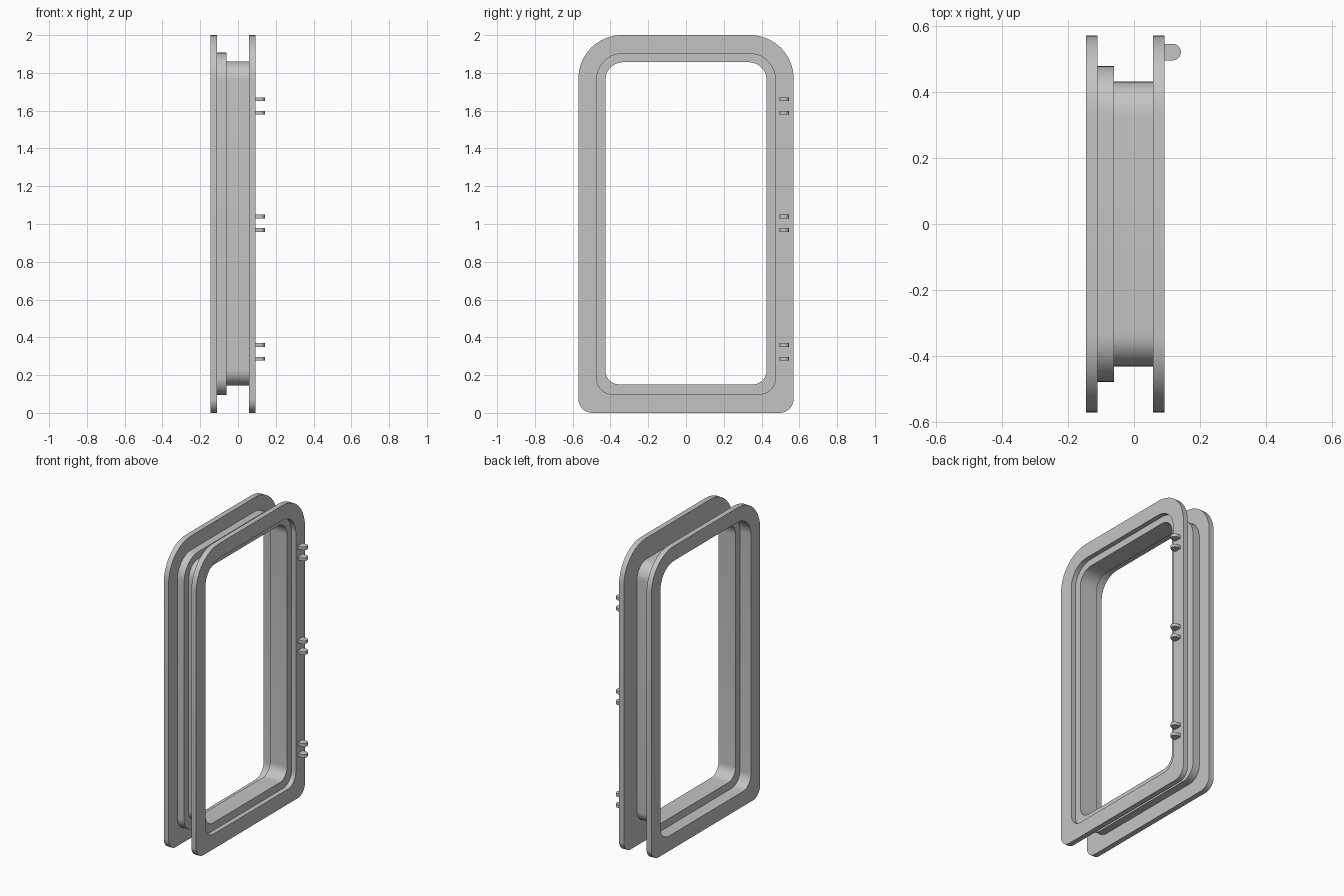
import bpy, bmesh
from math import sin, cos, pi
from mathutils import Vector

cube = bpy.data.objects.get("Cube")
if cube:
    bpy.data.objects.remove(cube, do_unlink=True)

grey = bpy.data.materials.new("light_grey")
grey.use_nodes = True
tone = (0.55, 0.55, 0.55, 1)
grey.diffuse_color = tone
grey.node_tree.nodes["Principled BSDF"].inputs["Base Color"].default_value = tone

STEPS = 10  # segments per corner


def finish(name, bm):
    bmesh.ops.recalc_face_normals(bm, faces=bm.faces)
    mesh = bpy.data.meshes.new(name)
    bm.to_mesh(mesh)
    bm.free()
    mesh.materials.append(grey)
    obj = bpy.data.objects.new(name, mesh)
    bpy.context.collection.objects.link(obj)
    bpy.ops.object.select_all(action='DESELECT')
    obj.select_set(True)
    bpy.context.view_layer.objects.active = obj
    bpy.ops.object.shade_smooth_by_angle(angle=pi / 6)
    return obj


def outline(half, low, high, r_low, r_high):
    """Rounded rectangle in the y-z plane, corners counter-clockwise."""
    points = []
    for i, (sy, sz) in enumerate(((1, 1), (-1, 1), (-1, -1), (1, -1))):
        r = r_high if sz > 0 else r_low
        cy = sy * (half - r)
        cz = high - r if sz > 0 else low + r
        for k in range(STEPS + 1):
            a = (i + k / STEPS) * pi / 2
            points.append((cy + r * cos(a), cz + r * sin(a)))
    return points


# Nested outlines: flange rim, seat and narrow throat (with thin walls)
WALL = 0.004
RIM = outline(0.57, 0, 2, 0.075, 0.23)
SEAT = outline(0.478, 0.095, 1.907, 0.09, 0.145)
SEAT_IN = outline(0.478 - WALL, 0.095 + WALL, 1.907 - WALL, 0.086, 0.141)
THROAT = outline(0.431, 0.146, 1.861, 0.08, 0.1)
THROAT_IN = outline(0.431 - WALL, 0.146 + WALL, 1.861 - WALL, 0.076, 0.096)

# Frame: closed cross-section lofted through the outlines
section = [
    (RIM, -0.145), (RIM, -0.11), (SEAT, -0.11), (SEAT, -0.06),
    (THROAT, -0.06), (THROAT, 0.057), (RIM, 0.057), (RIM, 0.092),
    (SEAT_IN, 0.092), (SEAT_IN, 0.057 + WALL), (THROAT_IN, 0.057 + WALL),
    (THROAT_IN, -0.06 - WALL), (SEAT_IN, -0.06 - WALL), (SEAT_IN, -0.145),
]
bm = bmesh.new()
rings = [[bm.verts.new((x, y, z)) for y, z in ring] for ring, x in section]
for i, a in enumerate(rings):
    b = rings[(i + 1) % len(rings)]
    for k in range(len(a)):
        n = (k + 1) % len(a)
        bm.faces.new((a[k], a[n], b[n], b[k]))
finish("door_frame", bm)


# Hinge lugs: thin tabs with a rounded tip, in three pairs
def lug(name, z, y=0.52, r=0.025, thick=0.02):
    bm = bmesh.new()
    tip = 0.142 - r
    pts = [(0.092, y - r)]
    for k in range(13):
        a = -pi / 2 + pi * k / 12
        pts.append((tip + r * cos(a), y + r * sin(a)))
    pts.append((0.092, y + r))
    base = bm.faces.new([bm.verts.new((px, py, z - thick / 2)) for px, py in pts])
    top = bmesh.ops.extrude_face_region(bm, geom=[base])["geom"]
    bmesh.ops.translate(bm, vec=Vector((0, 0, thick)),
                        verts=[v for v in top if isinstance(v, bmesh.types.BMVert)])
    finish(name, bm)


for level, z in (("lower", 0.323), ("middle", 1.004), ("upper", 1.625)):
    lug(f"{level}_hinge_lug_bottom", z - 0.036)
    lug(f"{level}_hinge_lug_top", z + 0.036)
